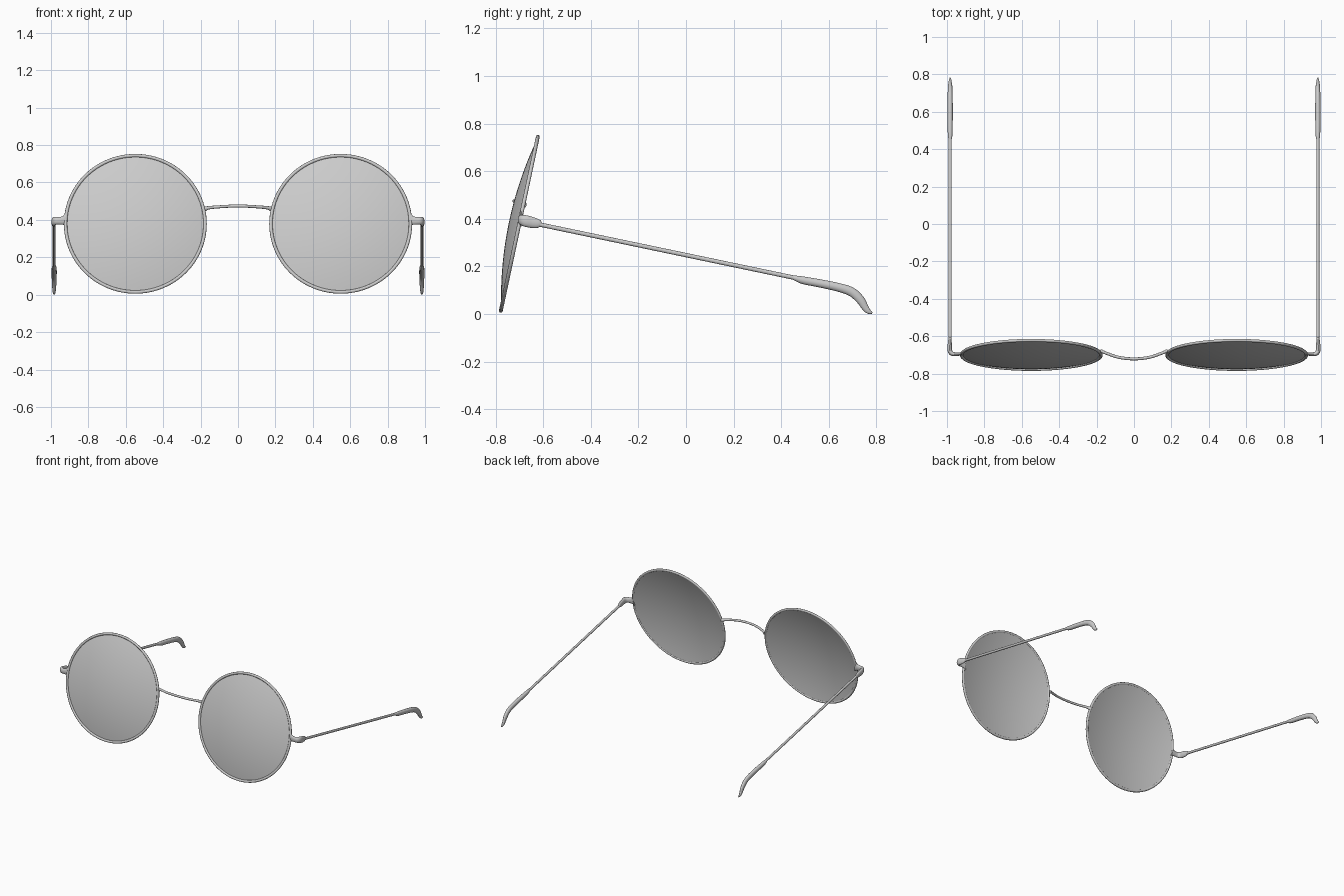
import bpy, bmesh, math
from mathutils import Vector, Matrix

if "Cube" in bpy.data.objects:
    bpy.data.objects.remove(bpy.data.objects["Cube"])

TILT = Matrix.Translation((0.549, -0.70, 0.379)) @ Matrix.Rotation(math.radians(78), 4, 'X')


def finish(name, bm, mirror=True):
    bmesh.ops.recalc_face_normals(bm, faces=bm.faces)
    me = bpy.data.meshes.new(name)
    bm.to_mesh(me)
    bm.free()
    ob = bpy.data.objects.new(name, me)
    bpy.context.collection.objects.link(ob)
    if mirror:
        ob.modifiers.new("Mirror", 'MIRROR').use_clip = False
    bpy.ops.object.select_all(action='DESELECT')
    ob.select_set(True)
    bpy.context.view_layer.objects.active = ob
    bpy.ops.object.shade_smooth_by_angle(angle=math.radians(40))
    return ob


def catmull(rows, n):
    """Smoothly resample rows of (x, y, z, half width, half height)."""
    out = []
    for i in range(len(rows) - 1):
        a, b, c, d = (rows[max(0, min(len(rows) - 1, i + k))] for k in (-1, 0, 1, 2))
        for s in range(n):
            t = s / n
            out.append([0.5 * (2 * q + (r - p) * t + (2 * p - 5 * q + 4 * r - u) * t * t
                               + (3 * q - p - 3 * r + u) * t ** 3)
                        for p, q, r, u in zip(a, b, c, d)])
    return out + [list(rows[-1])]


def sweep(name, rows, n=6, sides=16, mirror=True):
    """Loft elliptical sections along a path."""
    rows = catmull(rows, n)
    pts = [Vector(r[:3]) for r in rows]
    bm = bmesh.new()
    rings = []
    for i, (p, r) in enumerate(zip(pts, rows)):
        t = (pts[min(i + 1, len(pts) - 1)] - pts[max(i - 1, 0)]).normalized()
        side = t.cross(Vector((0, 0, 1))).normalized()
        up = side.cross(t)
        rings.append([bm.verts.new(p + side * r[3] * math.cos(a) + up * r[4] * math.sin(a))
                      for a in (2 * math.pi * k / sides for k in range(sides))])
    for A, B in zip(rings, rings[1:]):
        for k in range(sides):
            j = (k + 1) % sides
            bm.faces.new((A[k], A[j], B[j], B[k]))
    bm.faces.new(rings[0])
    bm.faces.new(rings[-1])
    return finish(name, bm, mirror)


def lathe(name, profile, closed, steps=96):
    """Spin an (r, z) profile about the lens axis, then tilt it into place."""
    bm = bmesh.new()
    vs = [bm.verts.new((r, 0, z)) for r, z in profile]
    es = [bm.edges.new(e) for e in zip(vs, vs[1:])]
    if closed:
        es.append(bm.edges.new((vs[-1], vs[0])))
    bmesh.ops.spin(bm, geom=vs + es, cent=(0, 0, 0), axis=(0, 0, 1),
                   angle=2 * math.pi, steps=steps)
    bmesh.ops.remove_doubles(bm, verts=bm.verts, dist=1e-5)
    bm.transform(TILT)
    return finish(name, bm)


# Wire rims
lathe("rim", [(0.373 + 0.009 * math.cos(a), 0.008 * math.sin(a))
              for a in (2 * math.pi * k / 12 for k in range(12))], True)

# Domed lenses: front surface out to the edge, back surface returning to the axis
R, H, T = 0.368, 0.044, 0.005
radii = [R * k / 14 for k in range(15)]
lathe("lens", [(r, H * (1 - (r / R) ** 2)) for r in radii]
      + [(r, H * (1 - (r / R) ** 2) - T) for r in reversed(radii)], False)

# Nose bridge, bowed forward
half = [(0.178, -0.678, 0.458, 0.009, 0.013), (0.155, -0.688, 0.465, 0.008, 0.009),
        (0.10, -0.708, 0.470, 0.008, 0.008), (0.05, -0.718, 0.473, 0.008, 0.008)]
sweep("bridge", half + [(0, -0.721, 0.474, 0.008, 0.008)]
      + [(-r[0],) + r[1:] for r in reversed(half)], mirror=False)

# End pieces wrapping from the rim back to the temple
sweep("end_piece", [(0.918, -0.694, 0.400, 0.008, 0.034), (0.932, -0.695, 0.397, 0.009, 0.024),
                    (0.955, -0.696, 0.395, 0.010, 0.020), (0.975, -0.692, 0.395, 0.012, 0.021),
                    (0.985, -0.675, 0.391, 0.012, 0.024), (0.985, -0.645, 0.384, 0.011, 0.023),
                    (0.984, -0.620, 0.379, 0.009, 0.018), (0.983, -0.608, 0.375, 0.006, 0.009)])

# Straight temple arms
sweep("temple", [(0.983, -0.63, 0.379, 0.008, 0.009), (0.983, 0.48, 0.147, 0.008, 0.009)], n=2)

# Curved ear tips
sweep("ear_tip", [(0.983, 0.448, 0.154, 0.007, 0.008), (0.983, 0.465, 0.149, 0.011, 0.012),
                  (0.983, 0.495, 0.141, 0.013, 0.016), (0.983, 0.56, 0.129, 0.014, 0.017),
                  (0.983, 0.64, 0.112, 0.014, 0.018), (0.983, 0.695, 0.093, 0.013, 0.019),
                  (0.983, 0.732, 0.060, 0.012, 0.018), (0.983, 0.754, 0.025, 0.009, 0.014),
                  (0.983, 0.768, 0.010, 0.007, 0.010), (0.983, 0.782, 0.004, 0.003, 0.003)])
